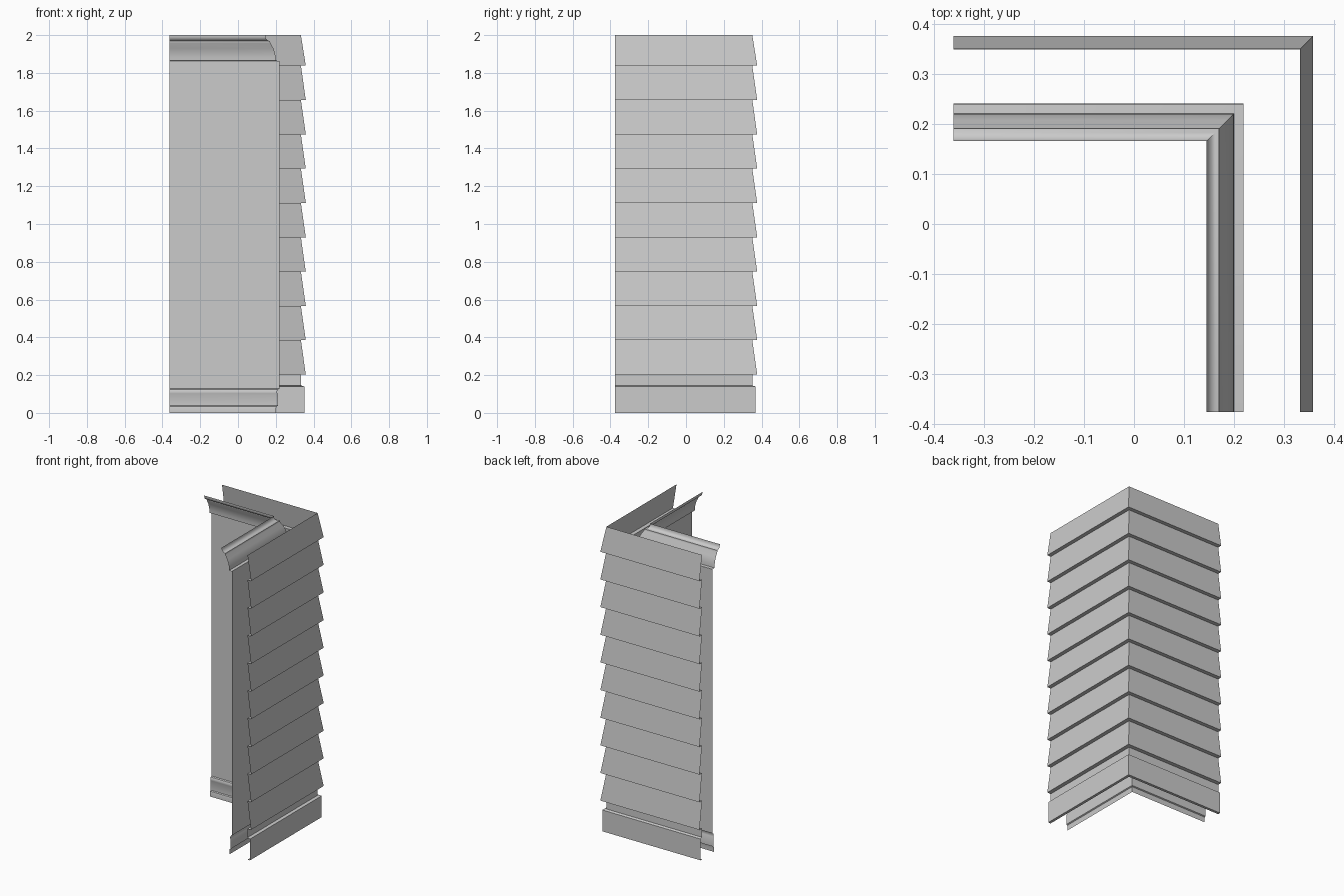
import bpy, bmesh, math

if "Cube" in bpy.data.objects:
    bpy.data.objects.remove(bpy.data.objects["Cube"])

X_END, Y_END = -0.362, -0.377   # free ends of the two wall legs


def sweep(name, profile, y_shift, smooth=False):
    """Sweep an open (offset, z) profile round the mitred corner as a sheet."""
    bm = bmesh.new()
    rows = []
    for d, z in profile:
        pts = [(X_END, d + y_shift, z), (d, d + y_shift, z), (d, Y_END, z)]
        rows.append([bm.verts.new(p) for p in pts])
    outward = profile is siding or profile is skirt
    for a, b in zip(rows, rows[1:]):
        for i in range(2):
            face = [a[i], b[i], b[i + 1], a[i + 1]]
            # siding faces outward, interior parts face the room
            bm.faces.new(face if outward else face[::-1])
    me = bpy.data.meshes.new(name)
    bm.to_mesh(me)
    bm.free()
    ob = bpy.data.objects.new(name, me)
    bpy.context.collection.objects.link(ob)
    if smooth:
        bpy.ops.object.select_all(action='DESELECT')
        ob.select_set(True)
        bpy.context.view_layer.objects.active = ob
        bpy.ops.object.shade_smooth_by_angle(angle=math.radians(30))
    return ob


# Lapped clapboards: each board slopes outward to a lip at its lower edge
siding = [(0.333, 0.145), (0.333, 0.203)]
pitch = (1.838 - 0.203) / 9
for i in range(10):
    z = 0.203 + i * pitch
    top = 2.0 if i == 9 else z + pitch
    siding += [(0.359, z), (0.358, z + 0.006), (0.333, top)]
sweep("clapboard_siding", siding, 0.018)

# Flat skirt board at the foot of the siding
skirt = [(0.333, 0.0), (0.351, 0.0), (0.351, 0.14), (0.333, 0.145)]
sweep("skirt_board", skirt, 0.017)

# Interior wall plane
wall = [(0.219, 0.128), (0.219, 1.863)]
sweep("interior_wall", wall, 0.022)

# Crown moulding: rounded top lip, sloping cove, bottom return to the wall
crown = [(0.219, 1.863), (0.200, 1.865), (0.199, 1.885), (0.195, 1.905),
         (0.187, 1.93), (0.172, 1.957), (0.170, 1.965)]
crown += [(0.170 - 0.025 * math.sin(t), 1.995 - 0.027 * math.cos(t))
          for t in [math.radians(18 * k) for k in range(6)]]
crown += [(0.145, 2.0)]
sweep("crown_moulding", crown, 0.021, True)

# Baseboard: stepped cap, flat face and a rounded shoe
base = [(0.202, 0.0), (0.202, 0.025), (0.204, 0.034), (0.211, 0.038),
        (0.211, 0.095), (0.208, 0.102), (0.207, 0.114), (0.211, 0.124),
        (0.219, 0.128)]
sweep("baseboard", base, 0.022, True)
